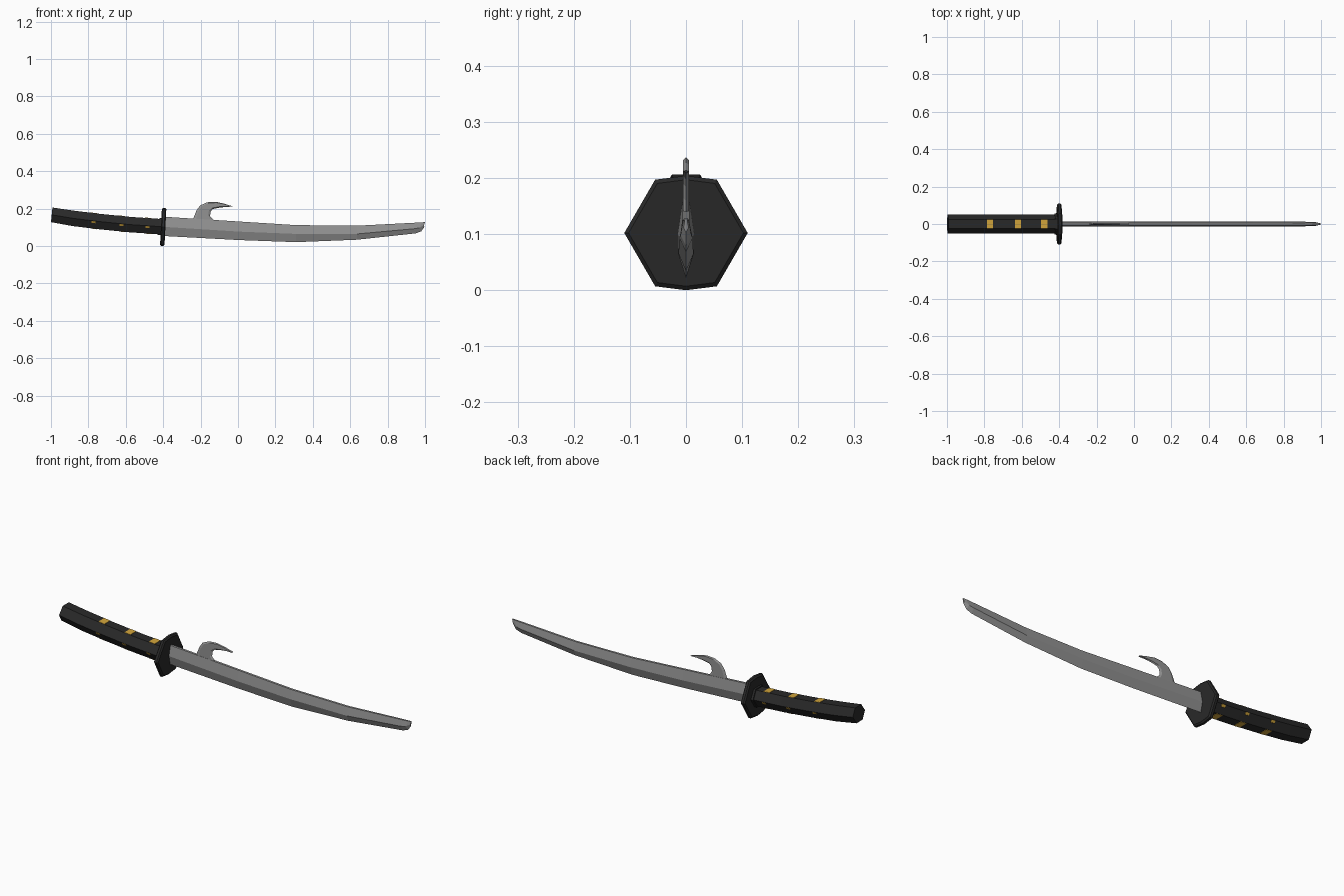
import bpy, bmesh, math

if "Cube" in bpy.data.objects:
    bpy.data.objects.remove(bpy.data.objects["Cube"])


def material(name, rgb):
    m = bpy.data.materials.new(name)
    m.diffuse_color = (*rgb, 1)
    m.use_nodes = True
    m.node_tree.nodes["Principled BSDF"].inputs["Base Color"].default_value = m.diffuse_color
    return m


BLACK = material("black wrap", (0.022, 0.022, 0.022))
STEEL = material("grey steel", (0.29, 0.29, 0.29))
GOLD = material("gold", (0.65, 0.38, 0.045))


def loft(name, rings, mat):
    """Skin a list of closed rings and cap both ends."""
    bm = bmesh.new()
    vs = [[bm.verts.new(p) for p in r] for r in rings]
    n = len(rings[0])
    for a, b in zip(vs, vs[1:]):
        for i in range(n):
            j = (i + 1) % n
            bm.faces.new((a[i], a[j], b[j], b[i]))
    bm.faces.new(vs[0][::-1])
    bm.faces.new(vs[-1])
    bmesh.ops.recalc_face_normals(bm, faces=bm.faces)
    me = bpy.data.meshes.new(name)
    bm.to_mesh(me)
    bm.free()
    me.materials.append(mat)
    ob = bpy.data.objects.new(name, me)
    bpy.context.collection.objects.link(ob)
    return ob


# Grip: curved hexagonal bar
PATH = [(-1.0, 0.167), (-0.88, 0.148), (-0.74, 0.131),
        (-0.58, 0.115), (-0.40, 0.103)]


def grip_z(x):
    for (x0, z0), (x1, z1) in zip(PATH, PATH[1:]):
        if x <= x1:
            return z0 + (z1 - z0) * (x - x0) / (x1 - x0)
    return PATH[-1][1]


def hexagon(x, z, ry, rz):
    out = []
    for k in range(6):
        a = k * math.pi / 3
        dz = rz * math.sin(a) / math.sin(math.pi / 3)
        out.append((x + 0.1 * dz, ry * math.cos(a), z + dz))
    return out


grip_rings = [hexagon(x, z, 0.05, 0.041) for x, z in PATH]
end = [(max(p[0], -1.0) if i else p[0], p[1], p[2])
       for i, p in enumerate(hexagon(-0.996, 0.167, 0.05, 0.039))]
grip_rings[0] = end
loft("grip", grip_rings, BLACK)
loft("grip_collar", [hexagon(x, grip_z(x), 0.056, 0.046) for x in (-0.425, -0.395)], BLACK)

# Gold inlays: plates over the top and bottom, small slivers on the sides
for i, x in enumerate((-0.77, -0.62, -0.48)):
    for label, s in (("top", 1), ("bottom", -1)):
        rings = []
        for xx in (x - 0.017, x + 0.017):
            z = grip_z(xx)
            rings.append([(xx, y, z + s * h) for y, h in
                          ((-0.024, 0.038), (0.024, 0.038), (0.024, 0.043), (-0.024, 0.043))])
        loft(f"inlay_{label}_{i + 1}", rings, GOLD)
    for label, s in (("front", -1), ("back", 1)):
        rings = []
        for xx in (x - 0.014, x + 0.008):
            z = grip_z(xx)
            rings.append([(xx, s * y, z + dz) for y, dz in
                          ((0.0512, -0.001), (0.0445, -0.012), (0.040, -0.012), (0.045, -0.001))])
        loft(f"inlay_{label}_{i + 1}", rings, GOLD)

# Guard: bevelled six-sided plate with slightly bowed top and bottom, leaning a little
GUARD = [(0.11, 0), (0.055, 0.095), (0, 0.102), (-0.055, 0.095),
         (-0.11, 0), (-0.055, -0.095), (0, -0.102), (0.055, -0.095)]
loft("guard", [[(-0.4 + dx + 0.05 * z * k, y * k, 0.102 + z * k) for y, z in GUARD]
               for dx, k in ((-0.012, 0.93), (-0.006, 1), (0.006, 1), (0.012, 0.93))], BLACK)

# Blade stations: spine (x, z), ridge (x, z), edge (x, z), thickness factor
STATIONS = [
    ((-0.40, 0.157), (-0.40, 0.103), (-0.40, 0.054), 1),
    ((0.01, 0.131), (0.01, 0.077), (0.01, 0.032), 1),
    ((0.31, 0.112), (0.31, 0.065), (0.31, 0.021), 1),
    ((0.636, 0.109), (0.636, 0.065), (0.636, 0.034), 0.95),
    ((0.95, 0.125), (0.945, 0.093), (0.95, 0.068), 0.85),
    ((0.985, 0.127), (0.97, 0.098), (0.98, 0.079), 0.7),
    ((1.0, 0.128), (0.995, 0.112), (0.996, 0.102), 0.3),
]
rings = []
for s, r, e, t in STATIONS:
    rings.append([(s[0], -0.006 * t, s[1]), (r[0], -0.014 * t, r[1]), (e[0], 0, e[1]),
                  (r[0], 0.014 * t, r[1]), (s[0], 0.006 * t, s[1])])
loft("blade", rings, STEEL)

# Hook on the spine: pairs of outer and inner points swept toward the tip
HOOK = [((-0.26, 0.135), (-0.11, 0.125)), ((-0.238, 0.150), (-0.135, 0.143)),
        ((-0.222, 0.190), (-0.149, 0.160)), ((-0.203, 0.217), (-0.147, 0.184)),
        ((-0.165, 0.234), (-0.135, 0.198)), ((-0.12, 0.237), (-0.095, 0.206)),
        ((-0.075, 0.227), (-0.065, 0.209)), ((-0.03, 0.213), (-0.032, 0.211))]
rings = []
for (ox, oz), (ix, iz) in HOOK:
    mid = [(ox + (ix - ox) * f, oz + (iz - oz) * f) for f in (0.15, 0.85)]
    rings.append([(ox, 0, oz), (mid[0][0], -0.005, mid[0][1]), (mid[1][0], -0.005, mid[1][1]),
                  (ix, 0, iz), (mid[1][0], 0.005, mid[1][1]), (mid[0][0], 0.005, mid[0][1])])
loft("spine_hook", rings, STEEL)
